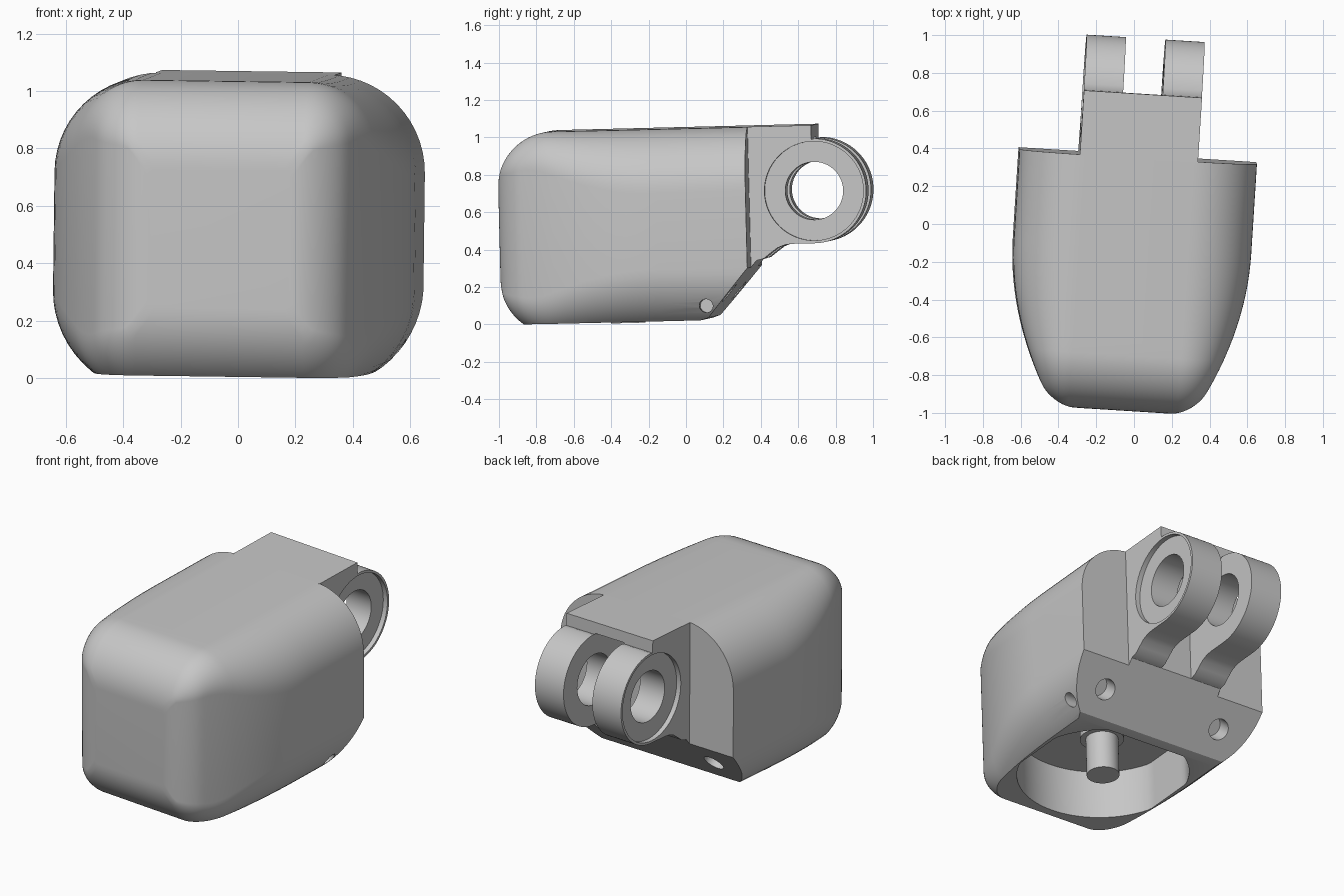
import bpy, bmesh
from math import sin, cos, pi, radians, sqrt
from mathutils import Matrix, Vector

if "Cube" in bpy.data.objects:
    bpy.data.objects.remove(bpy.data.objects["Cube"])

grey = bpy.data.materials.new("plain grey")
grey.use_nodes = True
grey.diffuse_color = (0.57, 0.57, 0.57, 1)
grey.node_tree.nodes["Principled BSDF"].inputs["Base Color"].default_value = (0.57, 0.57, 0.57, 1)

# The whole part sits slightly turned and tilted
POSE = (Matrix.Translation((-0.01, 0, 0.026)) @ Matrix.Rotation(radians(-3.6), 4, "Z")
        @ Matrix.Rotation(radians(0.8), 4, "Y") @ Matrix.Rotation(radians(1.4), 4, "X"))


def finish(name, bm):
    bmesh.ops.recalc_face_normals(bm, faces=bm.faces[:])
    mesh = bpy.data.meshes.new(name)
    bm.to_mesh(mesh)
    bm.free()
    mesh.materials.append(grey)
    ob = bpy.data.objects.new(name, mesh)
    bpy.context.collection.objects.link(ob)
    ob.matrix_world = POSE
    return ob


def prism(name, outline, axis, lo, hi):
    """Extrude a 2D outline along x (outline is y, z) or z (outline is x, y)."""
    def place(p, h):
        return (h, p[0], p[1]) if axis == "X" else (p[0], p[1], h)
    bm = bmesh.new()
    face = bm.faces.new([bm.verts.new(place(p, lo)) for p in outline])
    out = bmesh.ops.extrude_face_region(bm, geom=[face])
    moved = [v for v in out["geom"] if isinstance(v, bmesh.types.BMVert)]
    bmesh.ops.translate(bm, verts=moved, vec=place((0, 0), hi - lo))
    return finish(name, bm)


def rod(name, centre, direction, radius, length):
    bm = bmesh.new()
    turn = Vector(direction).to_track_quat("Z", "Y").to_matrix().to_4x4()
    bmesh.ops.create_cone(bm, cap_ends=True, segments=64, radius1=radius, radius2=radius,
                          depth=length, matrix=Matrix.Translation(centre) @ turn)
    return finish(name, bm)


def cut(target, cutter):
    cutter.hide_render = True
    mod = target.modifiers.new("cut", "BOOLEAN")
    mod.operation, mod.solver, mod.object = "DIFFERENCE", "EXACT", cutter
    bpy.context.view_layer.objects.active = target
    bpy.ops.object.modifier_apply(modifier=mod.name)
    bpy.data.objects.remove(cutter)


def slice_off(bm, point, normal):
    bmesh.ops.bisect_plane(bm, geom=bm.verts[:] + bm.edges[:] + bm.faces[:],
                           plane_co=point, plane_no=normal, clear_outer=True)
    bmesh.ops.holes_fill(bm, edges=[e for e in bm.edges if e.is_boundary])


# Housing: rounded sections lofted from the back face to the rounded nose.
# The flat strip keeps its width, so the edge rounding shrinks with the taper.
FILLET, SIDE_FILLET, TOP, BOTTOM, NOSE, FLAT = 0.3, 0.12, 1.026, -0.06, -0.972, 0.29


def section(bm, y, inset):
    taper = max(0, (-0.1 - y) / 0.88)
    full = 0.63 - 0.265 * taper ** 2
    side = max(0, NOSE + SIDE_FILLET - y)
    side_inset = SIDE_FILLET - sqrt(max(0, SIDE_FILLET ** 2 - side ** 2))
    w = full - side_inset
    r = max(full - FLAT - side_inset, 0.03)
    ring = []
    for k, (sx, top) in enumerate([(1, 1), (-1, 1), (-1, 0), (1, 0)]):
        cx = sx * (w - r)
        cz = TOP - inset - r if top else BOTTOM + inset + r
        for i in range(15):
            a = pi / 2 * (k + i / 14)
            ring.append(bm.verts.new((cx + r * cos(a), y, cz + r * sin(a))))
    return ring


bm = bmesh.new()
stations = [(0.375, 0)] + [(-0.1 - 0.056 * i, 0) for i in range(10)]
for i in range(19):
    a = pi / 2 * i / 18
    stations.append((NOSE + FILLET * (1 - sin(a)), FILLET * (1 - cos(a))))
rings = [section(bm, y, d) for y, d in stations]
for a, b in zip(rings, rings[1:]):
    for i in range(len(a)):
        j = (i + 1) % len(a)
        bm.faces.new((a[i], a[j], b[j], b[i]))
bm.faces.new(rings[0])
bm.faces.new(rings[-1])

# Flat underside and sloped lower back
slope = Vector((0, 0.265, -0.225)).normalized()
slice_off(bm, (0, 0, 0), (0, 0, -1))
slice_off(bm, (0, 0.375, 0.275), slope)
slice_off(bm, (0, 0.11, 0), (0, 0.32, -1))
housing = finish("housing", bm)

# Round recess underneath, flattened at the sides and back
CENTRE_Y, RADIUS = -0.31, 0.49
recess = [(max(-0.46, min(0.46, RADIUS * cos(a))), min(0.1, CENTRE_Y + RADIUS * sin(a)))
          for a in (2 * pi * i / 96 for i in range(96))]
cut(housing, prism("recess_cutter", recess, "Z", -0.1, 0.3))

# Screw holes in the slope and one small hole in the left side
for s in (1, -1):
    cut(housing, rod("screw_cutter", (s * 0.4, 0.262, 0.142), slope, 0.062, 0.2))
cut(housing, rod("pin_cutter", (0.58, 0.145, 0.078), (1, 0, 0), 0.036, 0.2))

# Hinge: side profile with a round eye, split into two lugs below a top plate
EYE_Y, EYE_Z, EYE_R = 0.722, 0.675, 0.28
profile = [(0.37, TOP), (0.715, TOP), (0.715, 0.95)]
for i in range(49):
    a = radians(88 - 178 * i / 48)
    profile.append((EYE_Y + EYE_R * cos(a), EYE_Z + EYE_R * sin(a)))
profile += [(0.61, 0.395), (0.565, 0.392), (0.52, 0.376), (0.48, 0.347), (0.445, 0.32),
            (0.405, 0.31), (0.37, 0.269)]
hinge = prism("hinge", profile, "X", -0.313, 0.313)
slot = [(0.405, 0.1), (1.2, 0.1), (1.2, 0.958), (0.405, 0.958)]
cut(hinge, prism("slot_cutter", slot, "X", -0.105, 0.105))
cut(hinge, rod("bore_cutter", (0, EYE_Y, EYE_Z), (1, 0, 0), 0.155, 1))
for s in (1, -1):
    cut(hinge, rod("eye_cutter", (s * 0.333, EYE_Y, EYE_Z), (1, 0, 0), 0.265, 0.1))

# Post hanging inside the recess, with a collar at its root
post = rod("post", (0, CENTRE_Y, 0.15), (0, 0, 1), 0.093, 0.32)
collar = rod("collar", (0, CENTRE_Y, 0.265), (0, 0, 1), 0.125, 0.08)

for ob in (housing, hinge, post, collar):
    bpy.ops.object.select_all(action="DESELECT")
    ob.select_set(True)
    bpy.context.view_layer.objects.active = ob
    bpy.ops.object.shade_smooth_by_angle(angle=radians(25))
